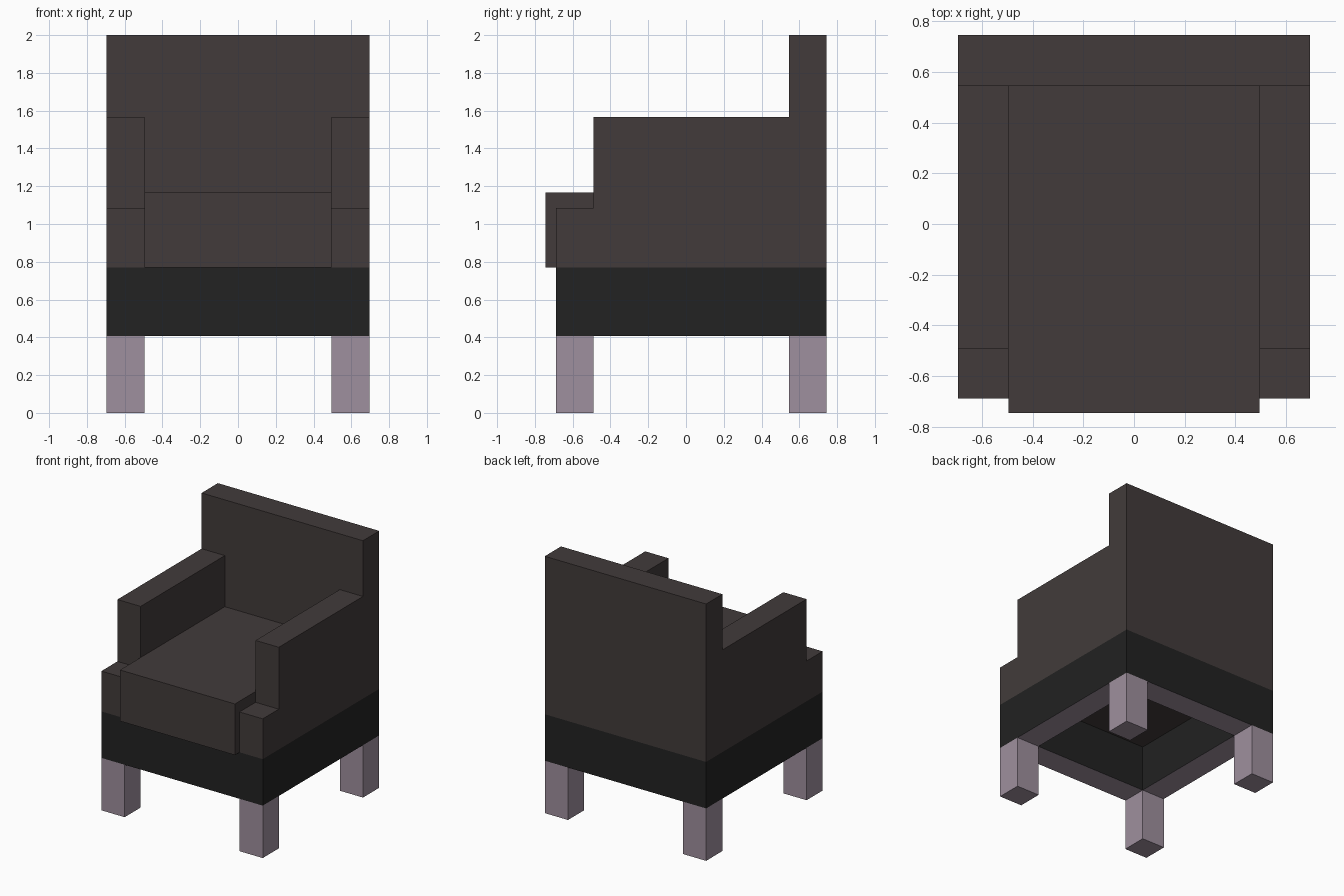
import bpy, bmesh
from mathutils import Vector

cube = bpy.data.objects.get("Cube")
if cube:
    bpy.data.objects.remove(cube, do_unlink=True)


def material(name, rgb):
    mat = bpy.data.materials.new(name)
    mat.use_nodes = True
    mat.diffuse_color = (*rgb, 1)
    mat.node_tree.nodes["Principled BSDF"].inputs["Base Color"].default_value = (*rgb, 1)
    return mat


upholstery = material("warm charcoal fabric", (0.054, 0.044, 0.043))
black = material("black frame", (0.016, 0.016, 0.016))
mauve = material("mauve wood", (0.347, 0.279, 0.342))

# Shared dimensions
SIDE, INNER = 0.695, 0.495
FRONT, FRONT_IN, BACK_IN, BACK = -0.688, -0.491, 0.545, 0.745
LEG_TOP, BASE_TOP, ARM_TOP, TOP = 0.408, 0.77, 1.566, 2.0
STEP_TOP, SEAT_TOP, SEAT_FRONT = 1.084, 1.168, -0.745


def finish(name, bm, *mats):
    bmesh.ops.recalc_face_normals(bm, faces=bm.faces)
    mesh = bpy.data.meshes.new(name)
    bm.to_mesh(mesh)
    bm.free()
    for mat in mats:
        mesh.materials.append(mat)
    obj = bpy.data.objects.new(name, mesh)
    bpy.context.collection.objects.link(obj)
    return obj


def prism(name, outline, offset, mat):
    """Extrude a flat outline along an offset."""
    bm = bmesh.new()
    face = bm.faces.new([bm.verts.new(p) for p in outline])
    new = bmesh.ops.extrude_face_region(bm, geom=[face])["geom"]
    moved = [v for v in new if isinstance(v, bmesh.types.BMVert)]
    bmesh.ops.translate(bm, verts=moved, vec=Vector(offset))
    return finish(name, bm, mat)


def rectangle(x0, x1, y0, y1, z):
    return [(x0, y0, z), (x1, y0, z), (x1, y1, z), (x0, y1, z)]


def box(name, x0, x1, y0, y1, z0, z1, mat):
    return prism(name, rectangle(x0, x1, y0, y1, z0), (0, 0, z1 - z0), mat)


# Four square legs
for side, sx in (("left", 1), ("right", -1)):
    x0, x1 = sorted((sx * INNER, sx * SIDE))
    box(f"front_{side}_leg", x0, x1, FRONT, FRONT_IN, 0, LEG_TOP, mauve)
    box(f"back_{side}_leg", x0, x1, BACK_IN, BACK, 0, LEG_TOP, mauve)

    # Stepped armrest, extruded from its side profile
    profile = [(FRONT, BASE_TOP), (BACK_IN, BASE_TOP), (BACK_IN, ARM_TOP),
               (FRONT_IN, ARM_TOP), (FRONT_IN, STEP_TOP), (FRONT, STEP_TOP)]
    prism(f"{side}_armrest", [(x0, y, z) for y, z in profile], (x1 - x0, 0, 0), upholstery)

# Open base frame with a wooden underside
bm = bmesh.new()
loops = []
for z in (LEG_TOP, BASE_TOP):
    loops.append([[bm.verts.new(p) for p in rectangle(*bounds, z)] for bounds in
                  ((-SIDE, SIDE, FRONT, BACK), (-INNER, INNER, FRONT_IN, BACK_IN))])
(bottom_out, bottom_in), (top_out, top_in) = loops
for a, b in ((bottom_out, top_out), (top_out, top_in), (top_in, bottom_in), (bottom_in, bottom_out)):
    for i in range(4):
        j = (i + 1) % 4
        bm.faces.new((a[i], a[j], b[j], b[i]))
base = finish("base_frame", bm, black, mauve)
for poly in base.data.polygons:
    poly.material_index = int(poly.normal.z < -0.5)

# Seat cushion and backrest
box("seat_cushion", -INNER, INNER, SEAT_FRONT, BACK_IN, BASE_TOP, SEAT_TOP, upholstery)
box("backrest", -SIDE, SIDE, BACK_IN, BACK, BASE_TOP, TOP, upholstery)
